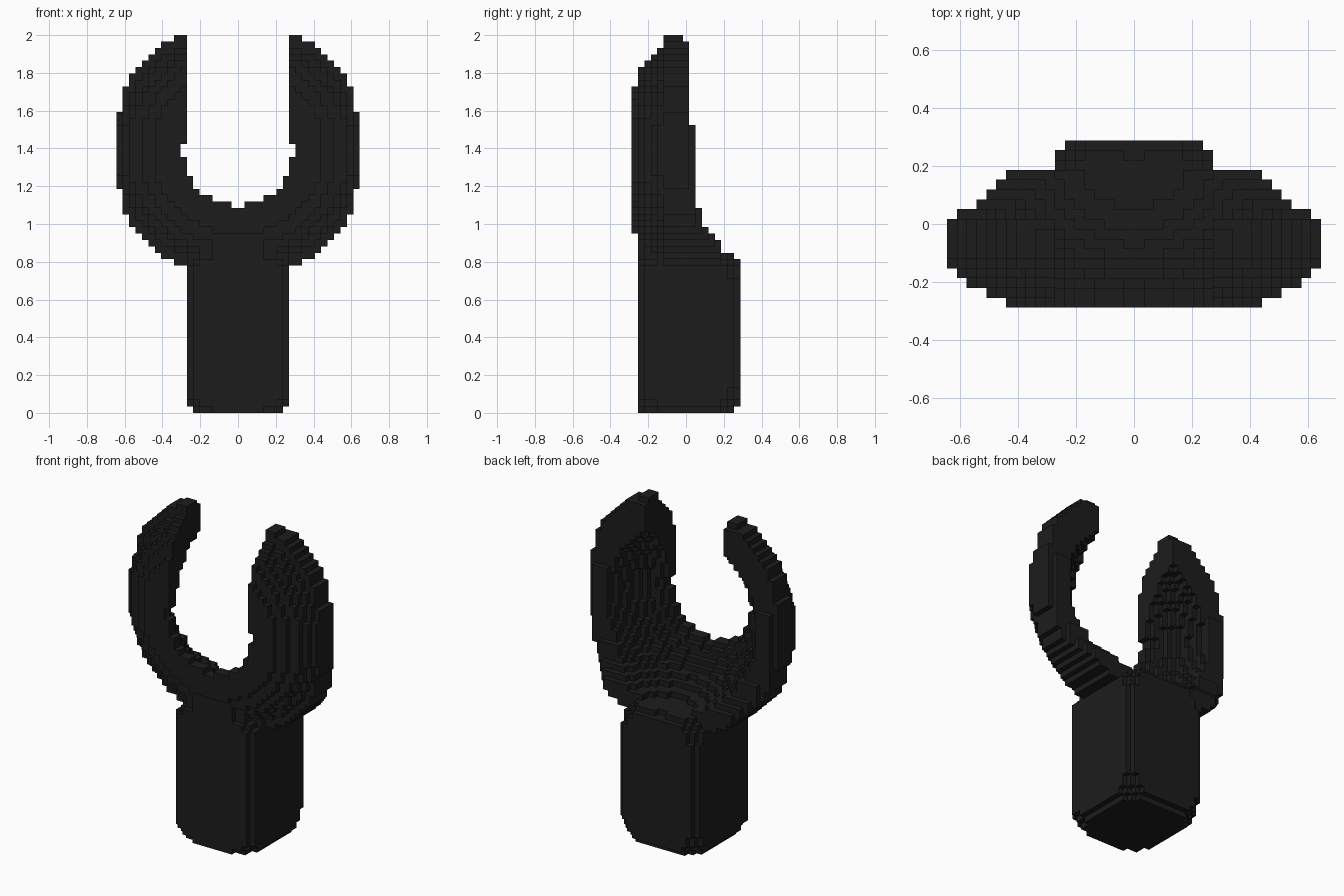
import bpy
import bmesh
from mathutils import Vector

cube = bpy.data.objects.get("Cube")
if cube:
    bpy.data.objects.remove(cube, do_unlink=True)

V = 2.0 / 59          # block size
NX, NY, NZ = 19, 17, 59   # half width, depth and height in blocks
RING_Z = 41           # height of the ring centre, in blocks

# Half width of the claw by distance above or below its centre
HALF_WIDTH = [19] * 6 + [18] * 4 + [17] * 2 + [16, 15, 14, 13, 12, 10]
# Rounded front: radius of each layer from the front
FRONT_RADIUS = [13.0, 15.0, 16.65, 17.5, 18.4]
# Rounded back: half width of the rear layers
BACK_WIDTH = {9: 18, 10: 16, 11: 15, 12: 14, 13: 13}


def back_depth(k):
    """Number of layers, front to back, that the claw has at row k."""
    for row, depth in ((58, 8), (45, 9), (32, 10), (29, 11), (28, 12), (27, 13)):
        if k >= row:
            return depth
    return 14


def in_scoop(i, j, k):
    """Spherical hollow behind the ring, reaching the top of the handle."""
    x, y, z = i + 0.5, j - 8, k + 0.5 - RING_Z
    return x * x + (y - 7.5) ** 2 + z * z < 16.54 ** 2


def in_handle(i, j, k):
    """Square grip with rounded edges and corners."""
    top = 25 if j < 5 else 24
    if not (1 <= j <= 16 and k <= top and -8 <= i < 8) or in_scoop(i, j, k):
        return False
    x, y, z = abs(i + 0.5), j + 0.5, k + 0.5
    ax = max(0, x - 3)
    ay = max(0, 5.4 - y, y - 12)
    az = max(0, 4.8 - z, min(4.3, z - 20.2))
    return ax * ax + ay * ay + az * az <= 34


def in_claw(i, j, k):
    """Open ring, rounded in front and scooped out behind."""
    x, z = abs(i + 0.5), k + 0.5 - RING_Z
    d = int(abs(z))
    if d >= len(HALF_WIDTH) or x > HALF_WIDTH[d] or j >= back_depth(k):
        return False
    if j < len(FRONT_RADIUS) and (0.97 * x) ** 2 + z * z > FRONT_RADIUS[j] ** 2:
        return False
    if x > BACK_WIDTH.get(j, NX):
        return False
    if x * x + z * z < 8.6 ** 2 or (z > 0 and x < 8):   # round hole and slot
        return False
    return not in_scoop(i, j, k)


cells = [(i, j, k) for i in range(-NX, NX) for j in range(NY) for k in range(NZ)]
handle_cells = {c for c in cells if in_handle(*c)}
claw_cells = {c for c in cells if in_claw(*c)} - handle_cells
solid = handle_cells | claw_cells

# One flat dark colour
mat = bpy.data.materials.new("charcoal")
color = (0.012, 0.012, 0.012, 1.0)
mat.use_nodes = True
mat.diffuse_color = color
mat.node_tree.nodes["Principled BSDF"].inputs["Base Color"].default_value = color


def build_blocks(name, part):
    """Make a mesh from the exposed block sides of one part."""
    bm = bmesh.new()
    verts = {}

    def vert(p):
        if p not in verts:
            verts[p] = bm.verts.new(Vector((p[0], p[1] - NY / 2, p[2])) * V)
        return verts[p]

    for c in sorted(part):
        for axis in range(3):
            u, w = (axis + 1) % 3, (axis + 2) % 3
            for side in (0, 1):
                neighbour = list(c)
                neighbour[axis] += 2 * side - 1
                if tuple(neighbour) in solid:
                    continue
                corners = []
                for du, dw in ((0, 0), (1, 0), (1, 1), (0, 1)):
                    p = list(c)
                    p[axis] += side
                    p[u] += du
                    p[w] += dw
                    corners.append(vert(tuple(p)))
                bm.faces.new(corners if side else corners[::-1])
    mesh = bpy.data.meshes.new(name)
    bm.to_mesh(mesh)
    bm.free()
    mesh.materials.append(mat)
    obj = bpy.data.objects.new(name, mesh)
    bpy.context.collection.objects.link(obj)
    return obj


build_blocks("handle", handle_cells)
build_blocks("claw", claw_cells)
